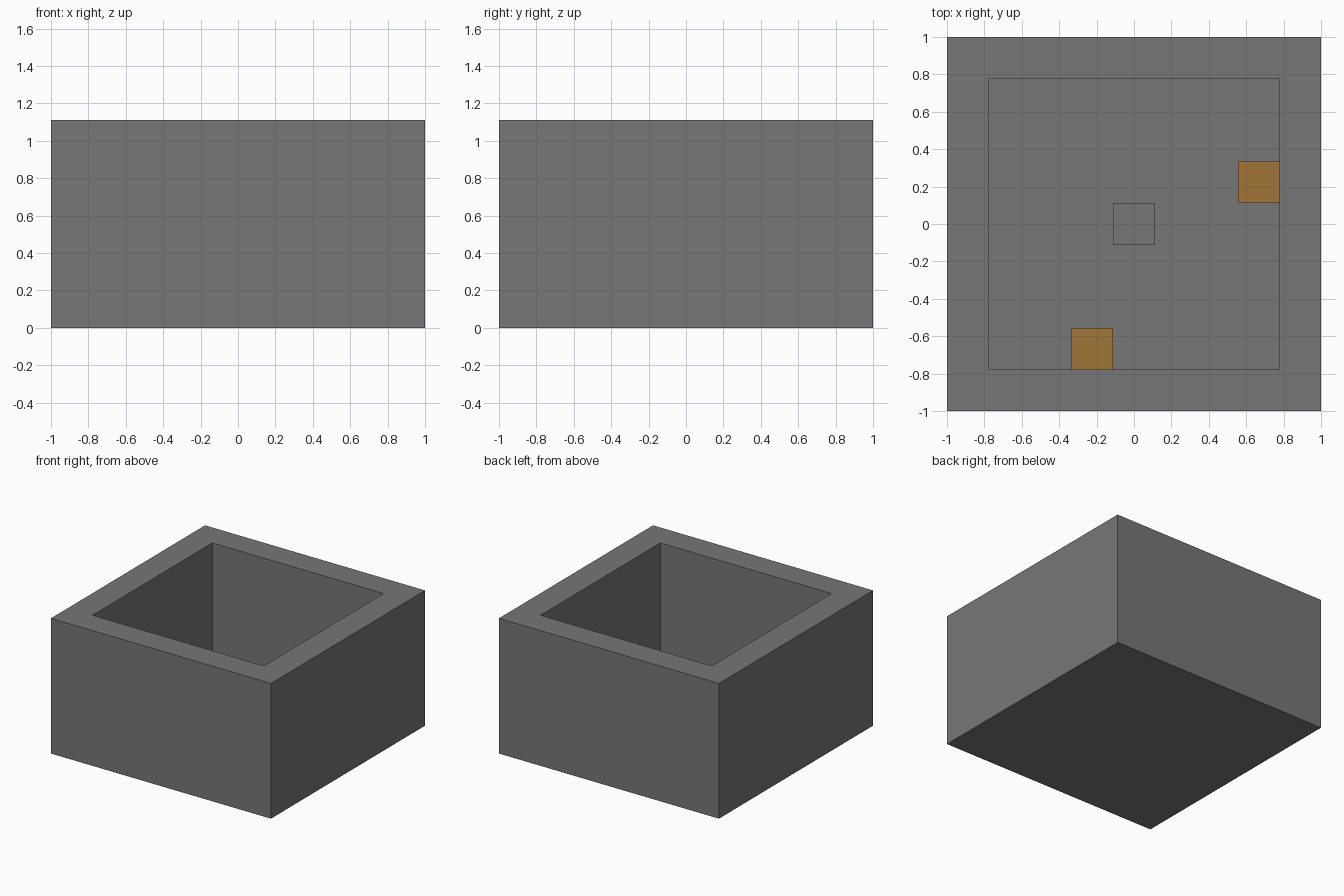
import bpy
import bmesh
from mathutils import Matrix, Vector

if "Cube" in bpy.data.objects:
    bpy.data.objects.remove(bpy.data.objects["Cube"], do_unlink=True)

U = 2 / 9  # one block; the room is nine blocks wide and five high


def material(name, color):
    mat = bpy.data.materials.new(name)
    mat.use_nodes = True
    mat.diffuse_color = color
    mat.node_tree.nodes["Principled BSDF"].inputs["Base Color"].default_value = color
    return mat


stone = material("grey_stone", (0.184, 0.184, 0.184, 1))
wood = material("brown_wood", (0.355, 0.178, 0.038, 1))


def block(name, mat, size, base, wall=0, floor=0):
    """Box standing on base, hollowed from the top if it has a wall."""
    bm = bmesh.new()
    centre = Vector(base) + Vector((0, 0, size[2] / 2))
    bmesh.ops.create_cube(bm, size=1, matrix=Matrix.Translation(centre * U)
                          @ Matrix.Diagonal((*(s * U for s in size), 1)))
    if wall:
        top = max(bm.faces, key=lambda f: f.calc_center_median().z)
        bmesh.ops.inset_region(bm, faces=[top], thickness=wall * U,
                               use_even_offset=True)
        # sink the inset face straight down to form the room floor
        sunk = bmesh.ops.extrude_discrete_faces(bm, faces=[top])["faces"][0]
        for v in sunk.verts:
            v.co.z = floor * U
        bmesh.ops.recalc_face_normals(bm, faces=bm.faces)
    mesh = bpy.data.meshes.new(name)
    bm.to_mesh(mesh)
    bm.free()
    mesh.materials.append(mat)
    obj = bpy.data.objects.new(name, mesh)
    bpy.context.collection.objects.link(obj)


# Open stone room with a floor one block thick
block("room_shell", stone, (9, 9, 5), (0, 0, 0), wall=1, floor=1)

# Blocks standing on the floor
block("centre_block", stone, (1, 1, 1), (0, 0, 1))
block("front_chest", wood, (1, 1, 1), (-1, -3, 1))
block("left_chest", wood, (1, 1, 1), (3, 1, 1))
